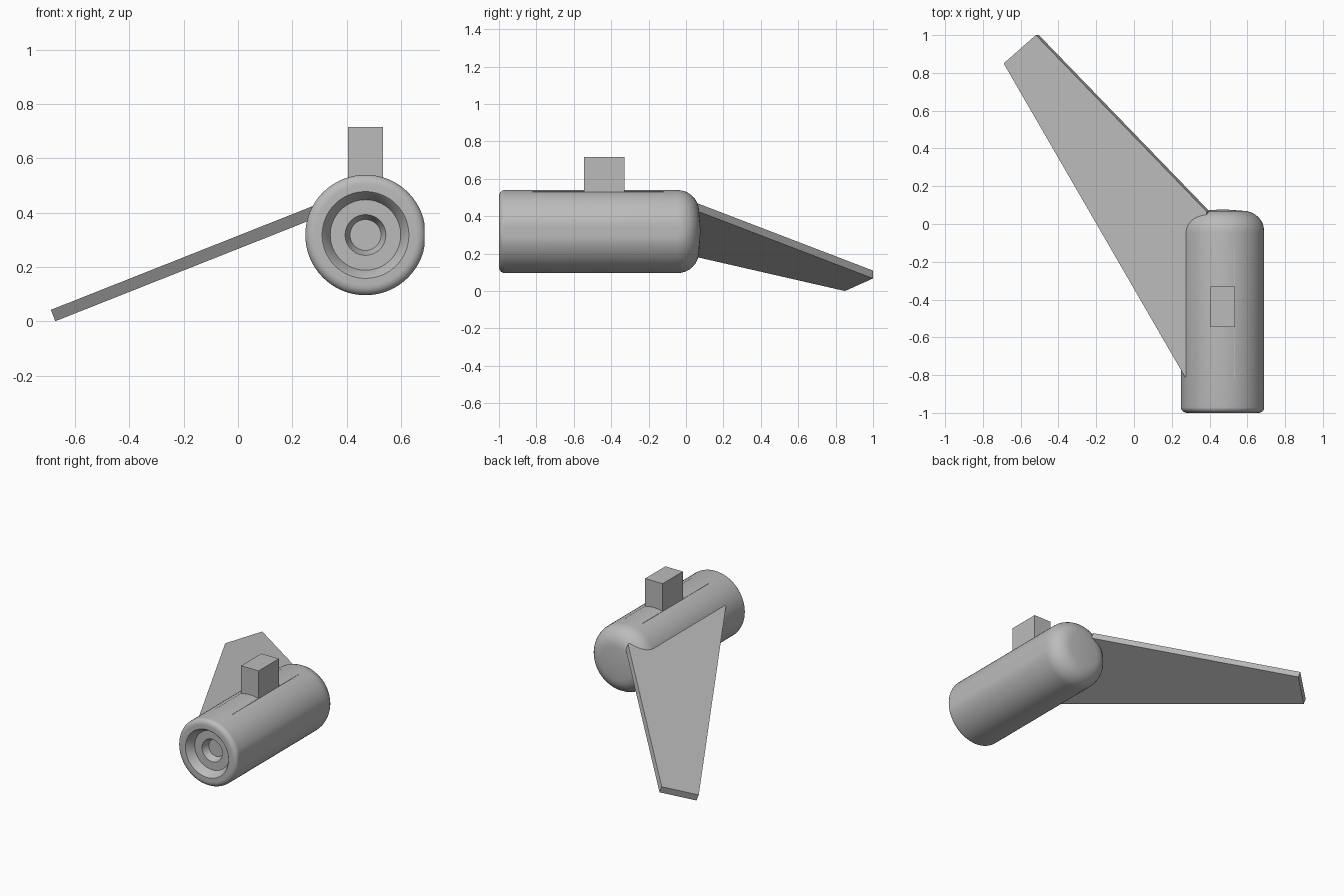
import bpy
import bmesh
import math
from mathutils import Vector

cube = bpy.data.objects.get("Cube")
if cube:
    bpy.data.objects.remove(cube, do_unlink=True)

# One plain grey for everything
GREY = (0.5, 0.5, 0.5, 1.0)
grey = bpy.data.materials.new("plain grey")
grey.use_nodes = True
grey.diffuse_color = GREY
grey.node_tree.nodes["Principled BSDF"].inputs["Base Color"].default_value = GREY

AXIS_X, AXIS_Z, RADIUS, FLAT_X = 0.47, 0.318, 0.222, 0.687


def finish(name, bm, smooth=False):
    bmesh.ops.recalc_face_normals(bm, faces=bm.faces)
    mesh = bpy.data.meshes.new(name)
    bm.to_mesh(mesh)
    bm.free()
    mesh.materials.append(grey)
    obj = bpy.data.objects.new(name, mesh)
    bpy.context.collection.objects.link(obj)
    if smooth:
        bpy.ops.object.select_all(action='DESELECT')
        obj.select_set(True)
        bpy.context.view_layer.objects.active = obj
        bpy.ops.object.shade_smooth_by_angle(angle=math.radians(30))
    return obj


def box(name, low, high):
    bm = bmesh.new()
    bmesh.ops.create_cube(bm, size=1)
    low, high = Vector(low), Vector(high)
    for v in bm.verts:
        v.co = (low + high) / 2 + v.co * (high - low)
    return finish(name, bm)


def arc(r, y, dr, dy, start, end, steps=8):
    """Points (radius, y) on an elliptical corner."""
    angles = [math.radians(start + (end - start) * i / steps) for i in range(steps + 1)]
    return [(r + dr * math.cos(a), y + dy * math.sin(a)) for a in angles]


# Engine body: lathe with a stepped recess in front and a rounded back
profile = [(0, -0.9), (0.057, -0.9), (0.075, -0.945), (0.13, -0.945), (0.155, -0.995), (0.16, -1.0)]
profile += arc(RADIUS - 0.035, -0.97, 0.035, 0.03, -90, 0)
profile += arc(RADIUS - 0.115, -0.045, 0.115, 0.115, 0, 90)
profile += [(0, 0.078)]
bm = bmesh.new()
points = [bm.verts.new((AXIS_X + r, y, AXIS_Z)) for r, y in profile]
edges = [bm.edges.new(pair) for pair in zip(points, points[1:])]
bmesh.ops.spin(bm, geom=points + edges, cent=(AXIS_X, 0, AXIS_Z), axis=(0, 1, 0),
               angle=math.tau, steps=64, use_merge=True)
bmesh.ops.remove_doubles(bm, verts=bm.verts, dist=0.0005)
# Narrow flat along the outer side
for v in bm.verts:
    v.co.x = min(v.co.x, FLAT_X)
finish("engine_body", bm, smooth=True)

# Swept, drooping wing: plan outline raised onto a sloping plane, then thickened
outline = [(-0.69, 0.85), (-0.52, 1.0), (0.385, 0.065), (0.385, -0.81), (0.27, -0.81)]
slope = 0.396
down = Vector((slope, 0, -1)).normalized() * 0.045
bm = bmesh.new()
top = bm.faces.new([bm.verts.new((x, y, 0.042 + slope * (x + 0.69))) for x, y in outline])
extruded = bmesh.ops.extrude_face_region(bm, geom=[top], use_keep_orig=True)["geom"]
bmesh.ops.translate(bm, vec=down, verts=[g for g in extruded if isinstance(g, bmesh.types.BMVert)])
finish("wing", bm)

# Mounting strip and upright lug on the top
box("mounting_strip", (0.405, -0.82, 0.48), (0.535, -0.12, 0.532))
box("mounting_lug", (0.405, -0.545, 0.5), (0.535, -0.33, 0.717))
